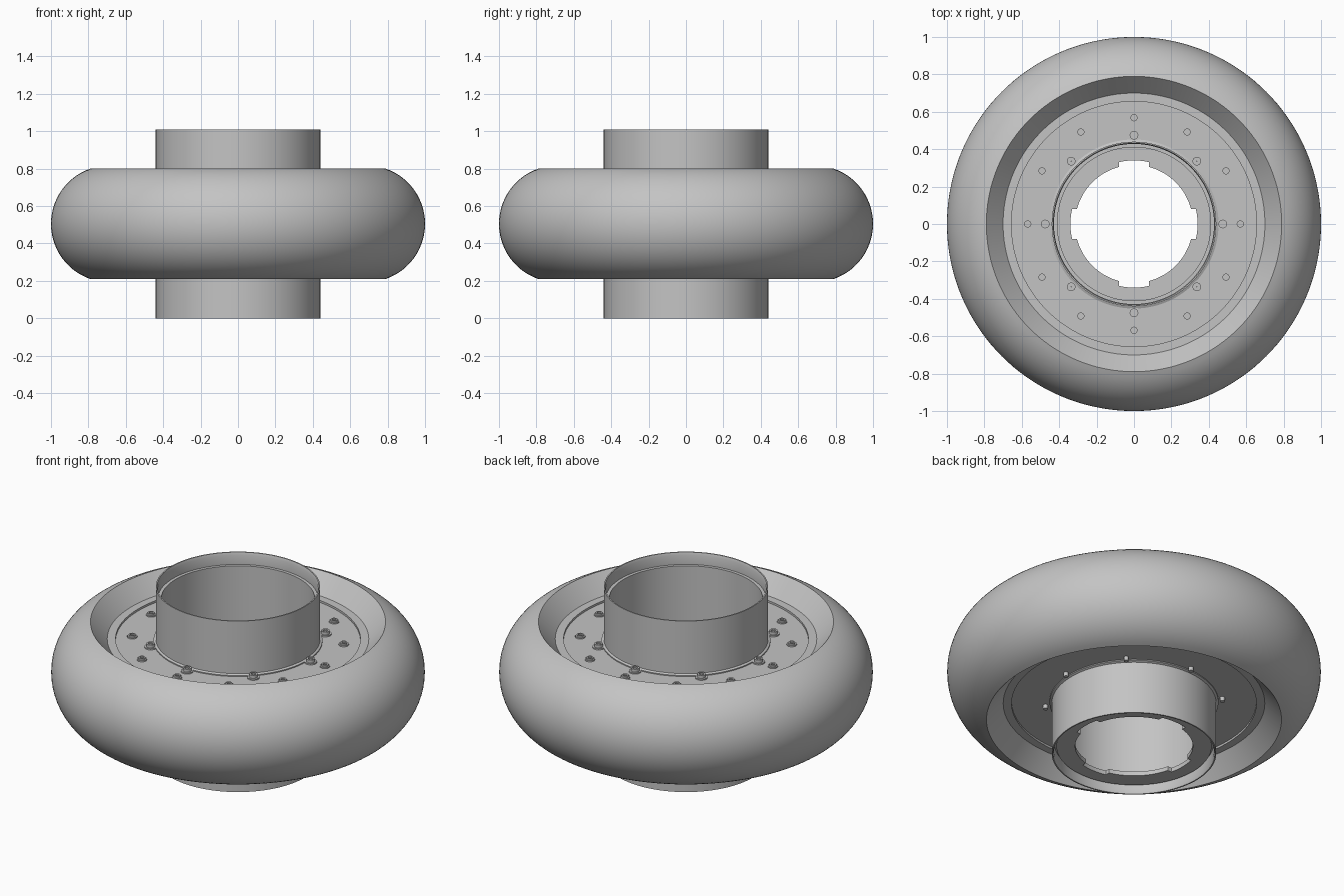
import bpy, bmesh
from math import sin, cos, pi, radians, asin

if "Cube" in bpy.data.objects:
    bpy.data.objects.remove(bpy.data.objects["Cube"])

MID = 0.505   # height of the symmetry plane
SEG = 144

grey = bpy.data.materials.new("plain_grey")
grey.use_nodes = True
grey.diffuse_color = (0.55, 0.55, 0.55, 1)
grey.node_tree.nodes["Principled BSDF"].inputs["Base Color"].default_value = (0.55, 0.55, 0.55, 1)


def finish(name, bm, angle=30):
    bmesh.ops.recalc_face_normals(bm, faces=bm.faces)
    mesh = bpy.data.meshes.new(name)
    bm.to_mesh(mesh)
    bm.free()
    mesh.materials.append(grey)
    ob = bpy.data.objects.new(name, mesh)
    bpy.context.collection.objects.link(ob)
    bpy.ops.object.select_all(action='DESELECT')
    ob.select_set(True)
    bpy.context.view_layer.objects.active = ob
    bpy.ops.object.shade_smooth_by_angle(angle=radians(angle))
    return ob


def revolve(name, profile, seg=SEG, centre=(0, 0), radius_rule=None):
    """Turn a closed (radius, height) profile around a vertical axis."""
    bm = bmesh.new()
    rings = []
    for i in range(seg):
        a = 2 * pi * i / seg
        ring = []
        for r, z in profile:
            r = radius_rule(r, a) if radius_rule else r
            ring.append(bm.verts.new((centre[0] + r * cos(a), centre[1] + r * sin(a), z)))
        rings.append(ring)
    n = len(profile)
    for i in range(seg):
        p, q = rings[i], rings[(i + 1) % seg]
        for j in range(n):
            k = (j + 1) % n
            bm.faces.new((p[j], q[j], q[k], p[k]))
    return finish(name, bm)


def mirrored(half):
    """Complete an upper half profile with its reflection below the middle."""
    return half + [(r, 2 * MID - z) for r, z in reversed(half)]


# Rounded outer ring with sloped inner walls
tube_r = 0.312
core = 1 - tube_r
limit = asin(0.295 / tube_r)
steps = 28
arc = [(core + tube_r * cos(t), MID + tube_r * sin(t))
       for t in [limit * (2 * i / steps - 1) for i in range(steps + 1)]]
revolve("outer_ring", arc + [(0.70, 0.70), (0.655, 0.70), (0.655, 0.31), (0.70, 0.31)])

# Web disc between the hub and the outer ring
revolve("web_disc", mirrored([(0.425, 0.688), (0.66, 0.688)]))

# Hub sleeve with a stepped lip at both ends
revolve("hub_sleeve", mirrored([(0.41, 0.94), (0.428, 0.94), (0.428, 0.995),
                                (0.433, 1.01), (0.44, 1.01)]))

# Low collars where the sleeve meets the disc
revolve("upper_collar", [(0.435, 0.68), (0.452, 0.68), (0.452, 0.694), (0.435, 0.702)])
revolve("lower_collar", [(0.435, 0.33), (0.452, 0.33), (0.452, 0.316), (0.435, 0.308)])


# End flange with four keyways in its bore
def keyed(r, a):
    off = (a + pi / 4) % (pi / 2) - pi / 4
    return 0.34 if r < 0.35 and abs(off) < 0.25 else r


revolve("end_flange", [(0.315, 0.045), (0.415, 0.045), (0.415, 0.07), (0.315, 0.07)],
        seg=288, radius_rule=keyed)


def bolt_circle(name, count, radius, size, top, pin=False):
    for i in range(count):
        a = 2 * pi * i / count
        c = (radius * cos(a), radius * sin(a))
        # Washer, then a socket head with a small recess
        revolve(f"{name}_washer_{i + 1}", [(0.002, 0.68), (size, 0.68), (size, 0.695), (0.002, 0.695)],
                24, c)
        revolve(f"{name}_head_{i + 1}",
                [(0.001, 0.69), (size * 0.7, 0.69), (size * 0.7, top),
                 (size * 0.4, top), (size * 0.4, top - 0.007), (0.001, top - 0.007)], 24, c)
        if pin:
            # Bolt end showing under the disc
            revolve(f"{name}_end_{i + 1}",
                    [(0.001, 0.33), (0.013, 0.33), (0.013, 0.298), (0.001, 0.298)], 16, c)


bolt_circle("inner_bolt", 8, 0.475, 0.033, 0.712, pin=True)
bolt_circle("outer_bolt", 12, 0.568, 0.027, 0.704)
